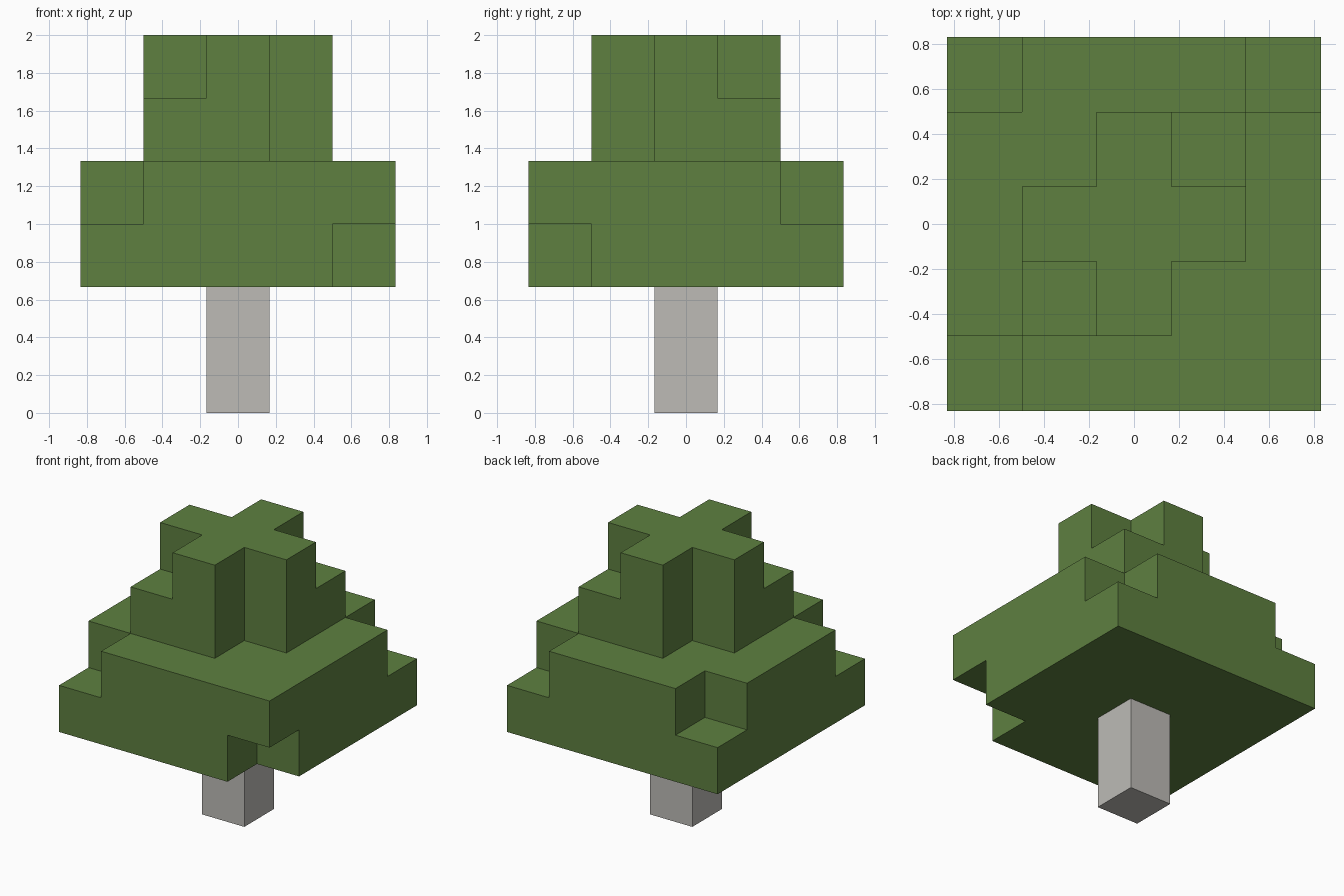
import bpy, bmesh
from mathutils import Vector

cube = bpy.data.objects.get("Cube")
if cube:
    bpy.data.objects.remove(cube, do_unlink=True)

UNIT = 1 / 3  # edge length of one block


def material(name, rgb):
    mat = bpy.data.materials.new(name)
    mat.use_nodes = True
    color = (*rgb, 1)
    mat.diffuse_color = color
    mat.node_tree.nodes["Principled BSDF"].inputs["Base Color"].default_value = color
    return mat


def square(radius, level, missing=()):
    """Square layer of blocks, without the corners whose (x, y) signs are listed."""
    gaps = {(sx * radius, sy * radius) for sx, sy in missing}
    span = range(-radius, radius + 1)
    return {(x, y, level) for x in span for y in span if (x, y) not in gaps}


def block_object(name, blocks, solid, mat):
    """Skin the blocks with faces only where no solid block adjoins."""
    bm = bmesh.new()
    for block in sorted(blocks):
        centre = Vector(block) + Vector((0, 0, 0.5))
        for axis in range(3):
            for sign in (-1, 1):
                n = Vector((0, 0, 0))
                n[axis] = sign
                if tuple(int(b + d) for b, d in zip(block, n)) in solid:
                    continue
                u = n.yzx
                v = n.cross(u)
                corners = (n - u - v, n + u - v, n + u + v, n - u + v)
                bm.faces.new([bm.verts.new((centre + c / 2) * UNIT) for c in corners])
    bmesh.ops.remove_doubles(bm, verts=bm.verts[:], dist=0.001)
    mesh = bpy.data.meshes.new(name)
    bm.to_mesh(mesh)
    bm.free()
    mesh.materials.append(mat)
    obj = bpy.data.objects.new(name, mesh)
    bpy.context.collection.objects.link(obj)
    return obj


green = material("leaf green", (0.112, 0.216, 0.051))
grey = material("trunk grey", (0.509, 0.497, 0.468))

# Corners by the signs of x and y
front_left, front_right = (1, -1), (-1, -1)
back_left, back_right = (1, 1), (-1, 1)

# Trunk
trunk = {(0, 0, 0), (0, 0, 1)}

# Foliage: two wide layers, then two narrow layers ending in a cross
foliage = (
    square(2, 2, [front_left])
    | square(2, 3, [front_right, back_left, back_right])
    | square(1, 4, [front_left, back_right])
    | square(1, 5, [front_left, front_right, back_left, back_right])
)

solid = trunk | foliage
block_object("trunk", trunk, solid, grey)
block_object("foliage", foliage, solid, green)
